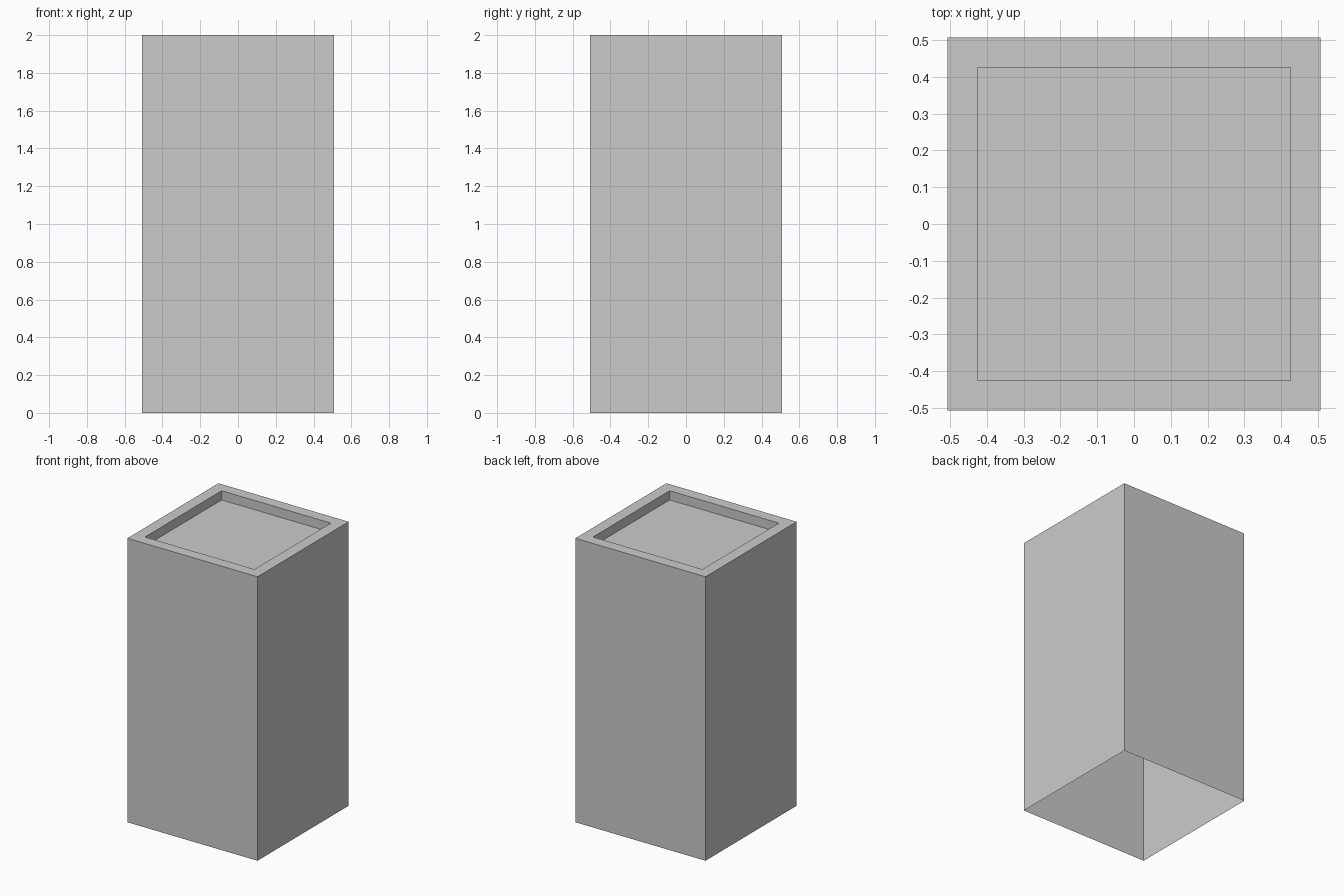
import bpy
import bmesh

if "Cube" in bpy.data.objects:
    bpy.data.objects.remove(bpy.data.objects["Cube"])

HALF = 0.507       # outer half width
INNER = 0.426      # half width of the top recess
HEIGHT = 2.0
SEAM = 0.15        # top of the plinth band
RECESS = 0.065     # depth of the top recess


def square_tube(name, rings, cap=False):
    """Join square rings (half width, z) in order; optionally cap the last one."""
    bm = bmesh.new()
    loops = [[bm.verts.new((sx * h, sy * h, z))
              for sx, sy in ((-1, -1), (1, -1), (1, 1), (-1, 1))]
             for h, z in rings]
    for a, b in zip(loops, loops[1:]):
        for i in range(4):
            j = (i + 1) % 4
            bm.faces.new((a[i], a[j], b[j], b[i]))
    if cap:
        bm.faces.new(loops[-1])
    mesh = bpy.data.meshes.new(name)
    bm.to_mesh(mesh)
    bm.free()
    obj = bpy.data.objects.new(name, mesh)
    bpy.context.collection.objects.link(obj)
    return obj


# Open-bottomed plinth band
square_tube("plinth", [(HALF, 0), (HALF, SEAM)])

# Planter body: outer walls, flat rim, recess walls and recess floor
square_tube("planter_body",
            [(HALF, SEAM), (HALF, HEIGHT), (INNER, HEIGHT),
             (INNER, HEIGHT - RECESS)], cap=True)
